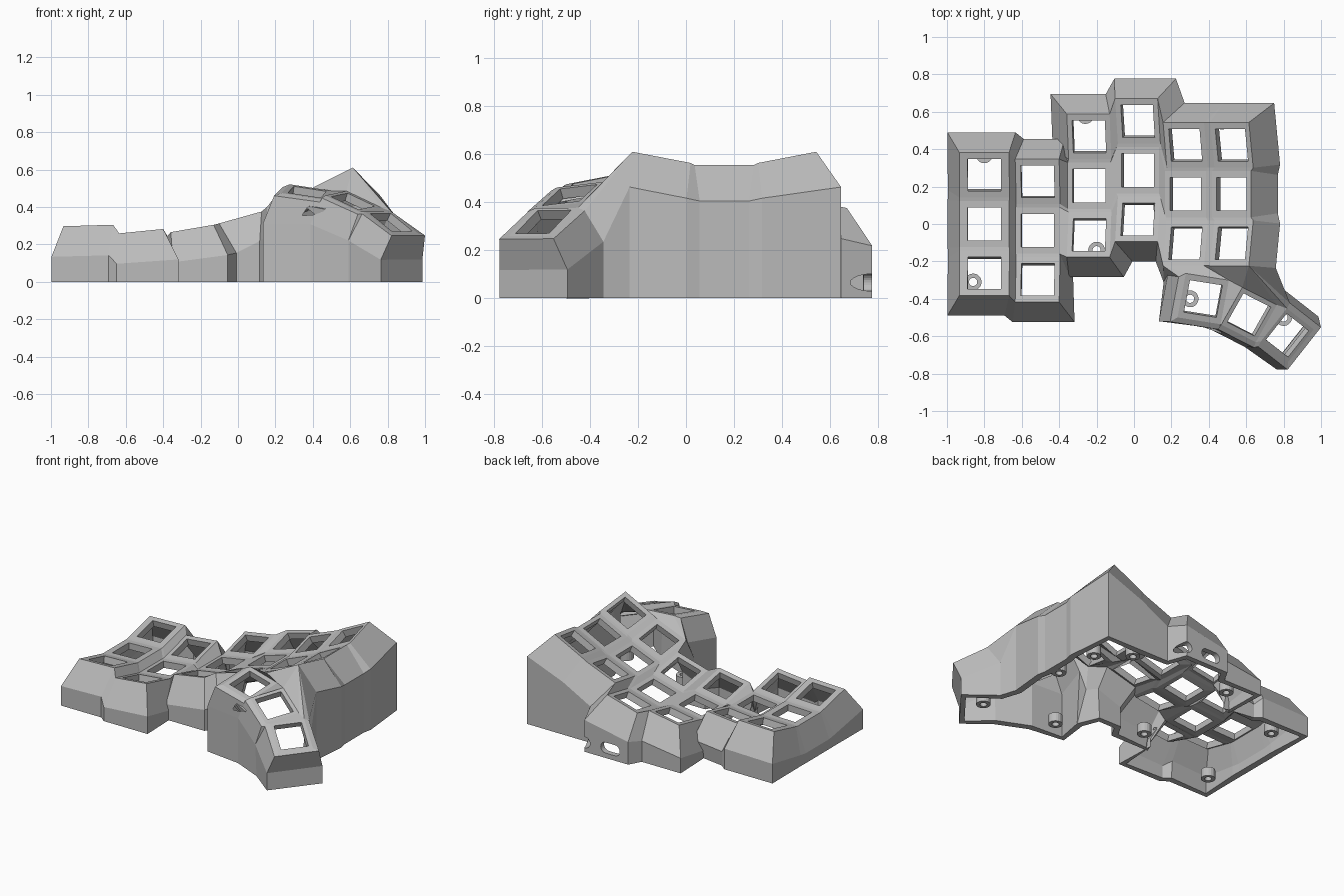
import bpy, bmesh, math
from mathutils import Vector, Matrix

old = bpy.data.objects.get("Cube")
if old:
    bpy.data.objects.remove(old)

grey = bpy.data.materials.new("light grey plastic")
grey.use_nodes = True
colour = (0.5, 0.5, 0.5, 1)
grey.diffuse_color = colour
grey.node_tree.nodes["Principled BSDF"].inputs["Base Color"].default_value = colour

HOLE = 0.089          # half width of a switch opening
OUT, DROP = 0.068, 0.168   # size of the sloped wall band
FL, FR, BR, BL = range(4)
SIGNS = [(-1, -1), (1, -1), (1, 1), (-1, 1)]

bm = bmesh.new()
opening = set()       # vertices around switch openings
lean = {}             # corner vertex -> key normal


def face(*verts):
    verts = list(dict.fromkeys(verts))
    if len(verts) > 2:
        bm.faces.new(verts)


def key(center, yaw, sx, sy, hw, hl):
    """Square frame with an opening, on a plane with slopes sx and sy."""
    c, s = math.cos(yaw), math.sin(yaw)
    up = Vector((-sx, -sy, 1)).normalized()
    ax = Vector((c, s, sx * c + sy * s)).normalized()
    ay = up.cross(ax)
    at = Vector(center)
    outer = [bm.verts.new(at + ax * hw * i + ay * hl * j) for i, j in SIGNS]
    inner = [bm.verts.new(at + (ax * i + ay * j) * HOLE) for i, j in SIGNS]
    for k in range(4):
        n = (k + 1) % 4
        face(outer[k], outer[n], inner[n], inner[k])
    opening.update(inner)
    lean.update({v: up for v in outer})
    return outer


# Finger keys: x, y and z of the middle key, sideways slope, half width
columns = [
    (-0.80, 0.00, 0.24, 0.03, 0.133),
    (-0.515, -0.035, 0.21, 0.10, 0.118),
    (-0.24, 0.205, 0.225, 0.17, 0.116),
    (0.02, 0.288, 0.285, 0.28, 0.118),
    (0.275, 0.16, 0.387, 0.40, 0.118),
    (0.522, 0.16, 0.503, 0.50, 0.116),
]
grid = []
for x, y, z, slope, hw in columns:
    col = []
    for r in (1, 0, -1):
        col.append(key((x, y + 0.262 * r, z + 0.032 * abs(r)), 0,
                       slope, 0.24 * r, hw, 0.124))
    grid.append(col)

# Webs between the rows of a column
for col in grid:
    for a, b in zip(col, col[1:]):
        face(b[BL], b[BR], a[FR], a[FL])

# Webs between columns; the third column sits one row further back
for i in range(5):
    shift = 1 if i == 1 else 0
    pairs = [(grid[i][r], grid[i + 1][r + shift]) for r in range(3 - shift)]
    for a, b in pairs:
        face(a[FR], b[FL], b[BL], a[BR])
    for (a, b), (c, d) in zip(pairs, pairs[1:]):
        face(c[BR], d[BL], b[FL], a[FR])

# The exposed left side of the third column flares outwards
for corner in (FL, BL):
    lean[grid[2][0][corner]] = Vector((0.1, -0.24, 1)).normalized()

# Thumb keys fanning down and outwards
t1 = key((0.37, -0.40, 0.48), math.radians(-9), -0.12, 0.22, 0.118, 0.122)
t2 = key((0.615, -0.485, 0.43), math.radians(-27), -0.32, 0.30, 0.112, 0.115)
t3 = key((0.82, -0.595, 0.318), math.radians(-38), -0.50, 0.40, 0.108, 0.112)
thumb = set(t1 + t2 + t3)
for a, b in ((t1, t2), (t2, t3)):
    face(a[FR], b[FL], b[BL], a[BR])

# Web joining the thumb keys to the front of the last two columns
c5, c6 = grid[4][2], grid[5][2]
face(t1[BL], t1[BR], c5[FR], c5[FL])
face(t1[BR], c6[FL], c5[FR])
face(t1[BR], t2[BL], c6[FL])
face(t2[BL], c6[FR], c6[FL])
face(t2[BL], t2[BR], c6[FR])
face(t2[BR], t3[BL], c6[FR])

# Outer wall: sloped band outwards, then straight down to the floor
rim = [e for e in bm.edges if e.is_boundary
       and not (e.verts[0] in opening and e.verts[1] in opening)]
segments, normals = [], {}
for e in rim:
    loop = e.link_loops[0]
    a, b = loop.vert, loop.link_loop_next.vert
    d = b.co - a.co
    out = Vector((d.y, -d.x, 0)).normalized()
    segments.append((a, b))
    normals.setdefault(a, []).append(out)
    normals.setdefault(b, []).append(out)
lip, knee, floor = {}, {}, {}
for v, (n, m) in normals.items():
    miter = (n + m) / max(0.7, 1 + n.dot(m))
    p = v.co + miter * OUT - lean[v] * DROP
    p.z = max(p.z, 0.04)
    # the thumb keys have a narrow lip before the wall turns down
    lip[v] = bm.verts.new(v.co + miter * 0.032 - lean[v] * 0.015) if v in thumb else v
    knee[v] = bm.verts.new(p)
    floor[v] = bm.verts.new((p.x, p.y, 0))
for a, b in segments:
    face(b, a, lip[a], lip[b])
    face(lip[b], lip[a], knee[a], knee[b])
    face(knee[b], knee[a], floor[a], floor[b])
for ring in (knee, floor):
    bmesh.ops.remove_doubles(bm, verts=list(ring.values()), dist=0.055)
bm.normal_update()


def finish(name, mesh_bm):
    me = bpy.data.meshes.new(name)
    mesh_bm.to_mesh(me)
    mesh_bm.free()
    me.materials.append(grey)
    ob = bpy.data.objects.new(name, me)
    bpy.context.scene.collection.objects.link(ob)
    return ob


shell = finish("case_shell", bm)
solid = shell.modifiers.new("thickness", "SOLIDIFY")
solid.thickness = 0.045
solid.offset = -1


# Connector openings in the back wall
def cutter(name, x, z, radius, stretch):
    b = bmesh.new()
    turn = Matrix.Rotation(math.pi / 2, 4, "X")
    bmesh.ops.create_cone(b, cap_ends=True, segments=24, radius1=radius, radius2=radius,
                          depth=0.2, matrix=Matrix.Translation((x, 0.76, z)) @ turn)
    for v in b.verts:
        v.co.x += math.copysign(stretch, v.co.x - x) if abs(v.co.x - x) > 0.001 else 0
    ob = finish(name, b)
    ob.hide_render = True
    ob.display_type = "WIRE"
    cut = shell.modifiers.new(name, "BOOLEAN")
    cut.operation = "DIFFERENCE"
    cut.solver = "EXACT"
    cut.use_self = True
    cut.object = ob
    ob.hide_set(True)


cutter("cable_slot_cutter", 0.03, 0.07, 0.037, 0.035)
cutter("round_socket_cutter", 0.22, 0.065, 0.037, 0)


# Screw bosses standing inside the wall
def boss(x, y):
    b = bmesh.new()
    rings = []
    for radius, z in ((0.045, 0), (0.045, 0.06), (0.022, 0.06), (0.022, 0)):
        rings.append([b.verts.new((x + radius * math.cos(t * math.pi / 10),
                                   y + radius * math.sin(t * math.pi / 10), z))
                      for t in range(20)])
    for k in range(4):
        lower, upper = rings[k], rings[(k + 1) % 4]
        for t in range(20):
            n = (t + 1) % 20
            b.faces.new((lower[t], lower[n], upper[n], upper[t]))
    finish("screw_boss", b)


for x, y in ((-0.86, -0.31), (-0.80, 0.37), (-0.26, 0.58), (-0.20, -0.14), (0.30, -0.40),
             (0.80, -0.50), (0.69, 0.10), (0.66, 0.40), (0.47, 0.55)):
    boss(x, y)
